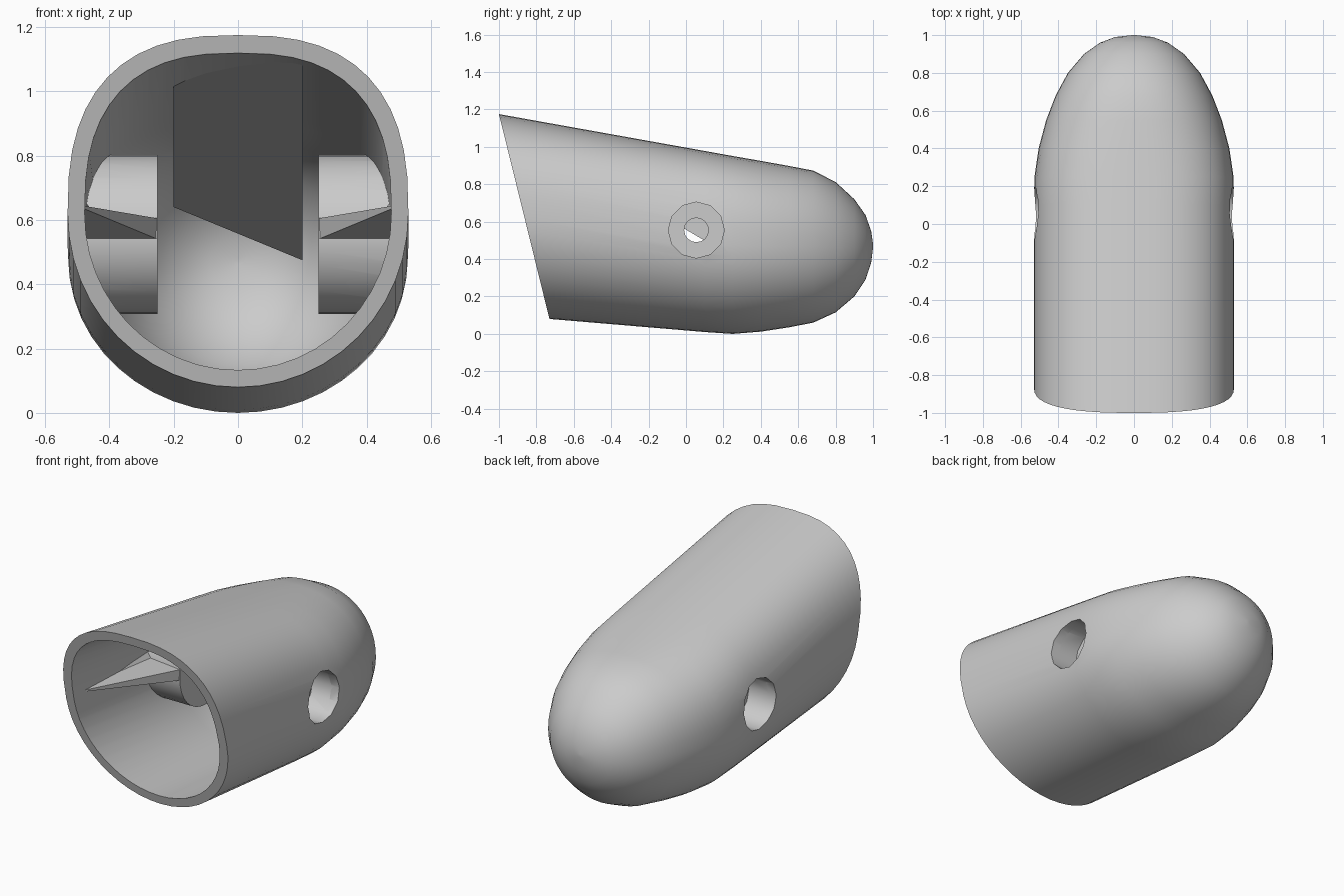
import bpy, bmesh, math
from mathutils import Matrix, Vector

cube = bpy.data.objects.get("Cube")
if cube:
    bpy.data.objects.remove(cube, do_unlink=True)

GREY = (0.6, 0.6, 0.6, 1)
mat = bpy.data.materials.new("plain_grey")
mat.use_nodes = True
mat.diffuse_color = GREY
mat.node_tree.nodes["Principled BSDF"].inputs["Base Color"].default_value = GREY

# Stations along the body: y, bottom z, top z, half width
STATIONS = [(-1.1, .111, 1.193, .53), (.1, .01, .978, .53), (.25, 0, .951, .527),
            (.4, .012, .925, .505), (.55, .035, .898, .465), (.68, .06, .873, .415),
            (.8, .115, .812, .35), (.9, .2, .72, .265), (.96, .29, .635, .18),
            (.99, .38, .55, .1), (1, .46, .48, .01)]
SEGMENTS = 48
RIM_POINT, RIM_NORMAL = Vector((0, -1, 1.175)), Vector((0, 1.095, .27)).normalized()
BORE_Y, BORE_Z = .055, .555


def make_object(name, bm):
    bm.normal_update()
    bmesh.ops.recalc_face_normals(bm, faces=bm.faces[:])
    mesh = bpy.data.meshes.new(name)
    bm.to_mesh(mesh)
    bm.free()
    mesh.materials.append(mat)
    ob = bpy.data.objects.new(name, mesh)
    bpy.context.collection.objects.link(ob)
    return ob


def activate(ob):
    bpy.ops.object.select_all(action='DESELECT')
    ob.select_set(True)
    bpy.context.view_layer.objects.active = ob


def boolean(ob, tool, operation):
    mod = ob.modifiers.new("cut", 'BOOLEAN')
    mod.object, mod.operation, mod.solver = tool, operation, 'EXACT'
    activate(ob)
    bpy.ops.object.modifier_apply(modifier=mod.name)


def smooth(ob):
    activate(ob)
    bpy.ops.object.shade_smooth_by_angle(angle=math.radians(35))


def body_solid(name, scale, slanted):
    """Closed round-bottomed, square-shouldered body ending in a dome."""
    bm = bmesh.new()
    rings = []
    for y, low, high, width in STATIONS:
        mid, half = (low + high) / 2, (high - low) / 2 * scale
        if y > .25:
            y = .25 + (y - .25) * (1 - (1 - scale) * .65)
        shoulder = 2.6 if y < .25 else 2.6 - .5 * min(1, (y - .25) / .6)
        ring = []
        for i in range(SEGMENTS):
            a = math.tau * i / SEGMENTS
            e = 2 / (shoulder if math.sin(a) > 0 else 2)
            x, z = (math.copysign(abs(v) ** e, v) for v in (math.cos(a), math.sin(a)))
            ring.append(bm.verts.new((width * scale * x, y, mid + half * z)))
        rings.append(ring)
    for r, s in zip(rings, rings[1:]):
        for i in range(SEGMENTS):
            j = (i + 1) % SEGMENTS
            bm.faces.new((r[j], r[i], s[i], s[j]))
    bm.faces.new(rings[-1][::-1])
    if slanted:
        bmesh.ops.bisect_plane(bm, geom=bm.verts[:] + bm.edges[:] + bm.faces[:],
                               plane_co=RIM_POINT, plane_no=RIM_NORMAL, clear_inner=True)
    bmesh.ops.holes_fill(bm, edges=[e for e in bm.edges if e.is_boundary], sides=0)
    return make_object(name, bm)


def x_cylinder(name, radius, x0, x1, sides):
    bm = bmesh.new()
    place = Matrix.Translation(((x0 + x1) / 2, BORE_Y, BORE_Z)) @ Matrix.Rotation(math.pi / 2, 4, 'Y')
    bmesh.ops.create_cone(bm, cap_ends=True, segments=sides, radius1=radius,
                          radius2=radius, depth=abs(x1 - x0), matrix=place)
    return make_object(name, bm)


def solid(name, points, faces):
    bm = bmesh.new()
    verts = [bm.verts.new(p) for p in points]
    for f in faces:
        bm.faces.new([verts[i] for i in f])
    return make_object(name, bm)


# Shell with a slanted open front, hollowed by a cavity
shell = body_solid("shell", 1, True)
cavity = body_solid("cavity_cutter", .9, False)
boolean(shell, cavity, 'DIFFERENCE')

# Helper solid that fits inner parts to the wall
core = body_solid("fitting_core", .95, True)
pin_hole = x_cylinder("pin_cutter", .065, -.8, .8, 16)
cutters = [cavity, core, pin_hole]

# Side bosses with a stepped bore, plus tapered ribs running to the rim
for side, label in ((1, "left"), (-1, "right")):
    recess = x_cylinder("recess_cutter", .15, side * .35, side * .8, 12)
    cutters.append(recess)
    boss = x_cylinder(label + "_boss", .247, side * .25, side * .7, 32)
    boolean(boss, core, 'INTERSECT')
    boolean(boss, recess, 'DIFFERENCE')
    boolean(boss, pin_hole, 'DIFFERENCE')
    boolean(shell, recess, 'DIFFERENCE')
    smooth(boss)
    base = [(.25, .605), (.25, .54), (.49, .54), (.49, .68), (.45, .62)]
    solid(label + "_rim_rib",
          [(side * .515, -.86, .65)] + [(side * x, -.18, z) for x, z in base],
          [(0, 1, 2), (0, 2, 3), (0, 3, 4), (0, 4, 5), (0, 5, 1), (1, 2, 3, 4, 5)])
smooth(shell)

# Skewed wedge hanging from the ceiling
wedge = solid("ceiling_wedge",
              [(-.2, -.89, 1.24), (-.2, .14, .64), (-.2, .14, 1.24),
               (.2, -1.16, 1.24), (.2, .14, .475), (.2, .14, 1.24)],
              [(0, 1, 2), (3, 5, 4), (0, 4, 1), (0, 3, 4), (1, 4, 5, 2), (0, 2, 5, 3)])
boolean(wedge, core, 'INTERSECT')

for tool in cutters:
    bpy.data.objects.remove(tool, do_unlink=True)
